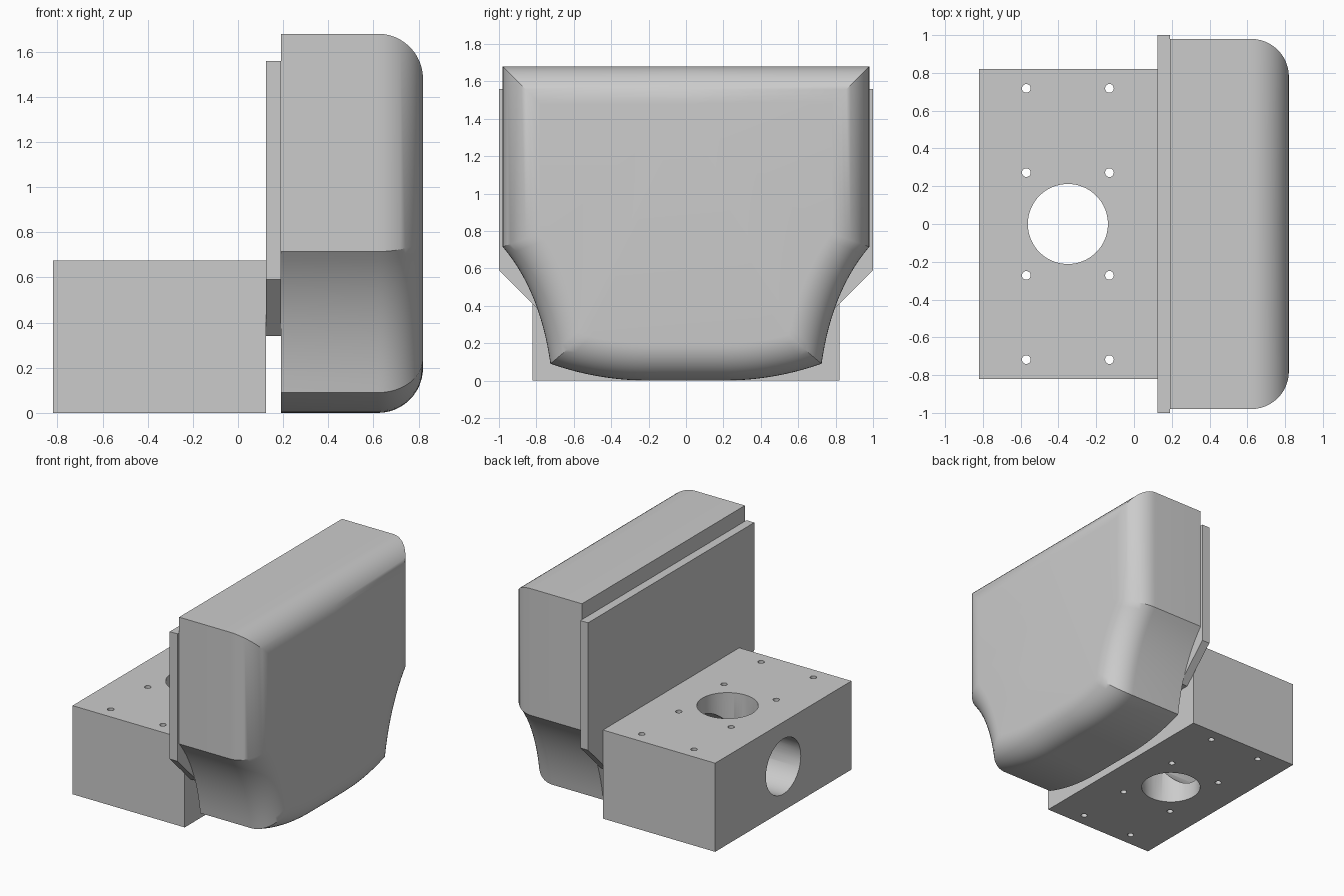
import bpy
import math
from mathutils import Vector
from mathutils.geometry import intersect_line_line_2d

if "Cube" in bpy.data.objects:
    bpy.data.objects.remove(bpy.data.objects["Cube"], do_unlink=True)

grey = bpy.data.materials.new("plain_grey")
grey.use_nodes = True
grey.diffuse_color = (0.6, 0.6, 0.6, 1)
grey.node_tree.nodes["Principled BSDF"].inputs["Base Color"].default_value = grey.diffuse_color


def make_object(name, verts, faces):
    mesh = bpy.data.meshes.new(name)
    mesh.from_pydata(verts, [], faces)
    mesh.materials.append(grey)
    obj = bpy.data.objects.new(name, mesh)
    bpy.context.collection.objects.link(obj)
    return obj


def loft(name, rings):
    """Skin a list of (x, outline) sections and cap both ends."""
    n = len(rings[0][1])
    verts = [(x, p[0], p[1]) for x, outline in rings for p in outline]
    faces = [list(range(n)), list(range(len(verts) - n, len(verts)))[::-1]]
    for k in range(len(rings) - 1):
        for i in range(n):
            j = (i + 1) % n
            faces.append((k * n + j, k * n + i, k * n + n + i, k * n + n + j))
    obj = make_object(name, verts, faces)
    # outward normals
    select_only(obj)
    bpy.ops.object.mode_set(mode="EDIT")
    bpy.ops.mesh.select_all(action="SELECT")
    bpy.ops.mesh.normals_make_consistent(inside=False)
    bpy.ops.object.mode_set(mode="OBJECT")
    return obj


def select_only(obj):
    bpy.ops.object.select_all(action="DESELECT")
    obj.select_set(True)
    bpy.context.view_layer.objects.active = obj


def smooth(obj):
    select_only(obj)
    bpy.ops.object.shade_smooth_by_angle(angle=math.radians(30))


def mirrored(half):
    """Close a half outline that starts and ends on the centre line."""
    return half + [Vector((-p.x, p.y)) for p in half[-2:0:-1]]


# ---- Mounting block with crossed bores and screw holes
def box_outline(w, z0, z1):
    return [(-w, z0), (w, z0), (w, z1), (-w, z1)]


block = loft("mounting_block", [(x, box_outline(0.82, 0, 0.675)) for x in (-0.82, 0.125)])


def drill(radius, location, rotation=(0, 0, 0), sides=64):
    bpy.ops.mesh.primitive_cylinder_add(vertices=sides, radius=radius, depth=3,
                                        location=location, rotation=rotation)
    cutter = bpy.context.object
    cutter.name = "hole_cutter"
    cutter.hide_render = True
    cutter.data.materials.append(grey)
    select_only(block)
    mod = block.modifiers.new("hole", "BOOLEAN")
    mod.operation = "DIFFERENCE"
    mod.solver = "EXACT"
    mod.object = cutter
    bpy.ops.object.modifier_apply(modifier=mod.name)
    bpy.data.objects.remove(cutter, do_unlink=True)


drill(0.212, (-0.35, 0, 0.34))
drill(0.21, (-0.35, 0, 0.3375), (0, math.pi / 2, 0))
for x in (-0.57, -0.13):
    for y in (0.272, 0.718):
        for side in (-1, 1):
            drill(0.023, (x, side * y, 0.34), sides=20)
smooth(block)

# ---- Back plate with cut lower corners
plate_half = [Vector(p) for p in ((0, 1.56), (1, 1.56), (1, 0.59), (0.75, 0.34), (0, 0.34))]
loft("back_plate", [(x, mirrored(plate_half)) for x in (0.125, 0.19)])


# ---- Hood: mitred outline, rounded over toward its outer face
def bezier(a, b, c, n=40):
    a, b, c = Vector(a), Vector(b), Vector(c)
    return [a * (1 - t) ** 2 + b * 2 * t * (1 - t) + c * t * t for t in (i / n for i in range(n + 1))]


def offset(path, d):
    """Move an open path inward (to the right of its direction)."""
    out = []
    for i, p in enumerate(path):
        t = (path[min(i + 1, len(path) - 1)] - path[max(i - 1, 0)]).normalized()
        out.append(p + Vector((t.y, -t.x)) * d)
    return out


def trim(a, b):
    """Cut two crossing paths where they meet."""
    for i in range(len(a) - 1):
        for j in range(len(b) - 1):
            hit = intersect_line_line_2d(a[i], a[i + 1], b[j], b[j + 1])
            if hit:
                return a[:i + 1] + [hit], [hit] + b[j + 1:]
    return a, [a[-1]] + b[1:]


def resample(path, n):
    lengths = [0]
    for p, q in zip(path, path[1:]):
        lengths.append(lengths[-1] + (q - p).length)
    out, k = [], 0
    for i in range(n + 1):
        s = lengths[-1] * i / n
        while k < len(path) - 2 and lengths[k + 1] < s:
            k += 1
        span = lengths[k + 1] - lengths[k]
        out.append(path[k].lerp(path[k + 1], (s - lengths[k]) / span if span else 0))
    return out


top = [Vector((0, 1.68)), Vector((0.98, 1.68))]
side = [Vector((0.98, 1.68)), Vector((0.98, 0.715))]
waist = bezier((0.98, 0.715), (0.78, 0.48), (0.725, 0.09))
belly = bezier((0.725, 0.09), (0.47, 0), (0.2, 0)) + [Vector((0, 0))]


def hood_outline(d):
    if d < 1e-5:
        parts = [top, side, waist, belly]
    else:
        parts = [offset(p, d) for p in (top, side, waist, belly)]
        for i in range(3):
            parts[i], parts[i + 1] = trim(parts[i], parts[i + 1])
    half = []
    for path, n in zip(parts, (1, 1, 14, 14)):
        half += resample(path, n)[:-1]
    return mirrored(half + [parts[-1][-1]])


radius, steps = 0.2, 12
sections = [(0.19, hood_outline(0))]
for i in range(steps + 1):
    a = math.pi / 2 * i / steps
    sections.append((0.62 + radius * math.sin(a), hood_outline(radius * (1 - math.cos(a)))))
smooth(loft("hood", sections))
